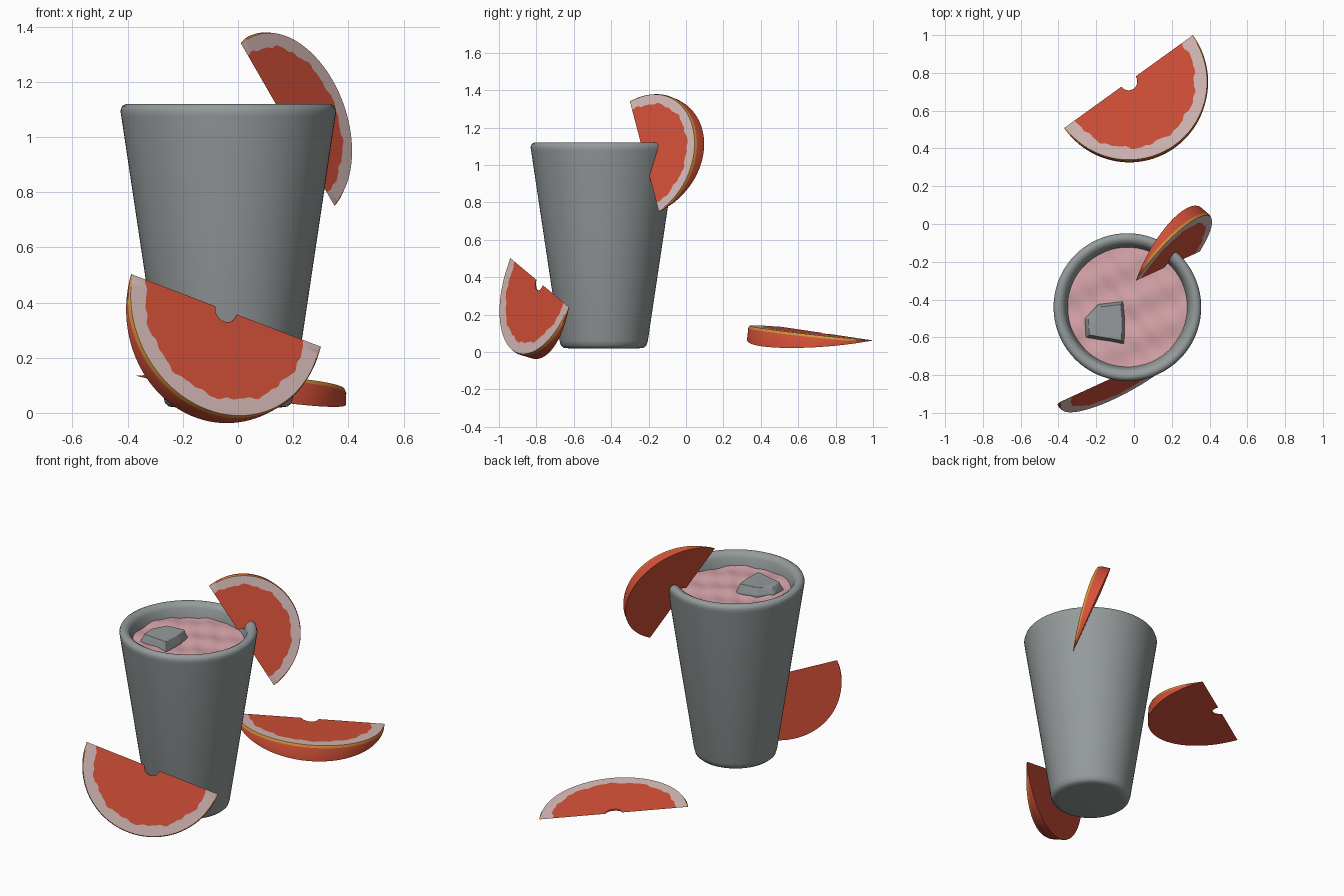
import bpy, bmesh, math, random
from mathutils import Vector

if "Cube" in bpy.data.objects:
    bpy.data.objects.remove(bpy.data.objects["Cube"])

random.seed(4)


def material(name, rgb):
    m = bpy.data.materials.new(name)
    m.diffuse_color = (*rgb, 1)
    m.use_nodes = True
    m.node_tree.nodes["Principled BSDF"].inputs["Base Color"].default_value = m.diffuse_color
    return m


GREY = material("glass grey", (0.30, 0.325, 0.325))
PINK = material("pink drink", (0.69, 0.38, 0.41))
RED = material("fruit red", (0.67, 0.083, 0.04))
WHITE = material("pith white", (0.68, 0.50, 0.48))
ORANGE = material("zest orange", (0.70, 0.28, 0.04))


def finish(bm, name, mats, angle):
    bmesh.ops.remove_doubles(bm, verts=bm.verts, dist=1e-5)
    bmesh.ops.recalc_face_normals(bm, faces=bm.faces)
    me = bpy.data.meshes.new(name)
    bm.to_mesh(me)
    bm.free()
    ob = bpy.data.objects.new(name, me)
    bpy.context.collection.objects.link(ob)
    for m in mats:
        me.materials.append(m)
    bpy.ops.object.select_all(action='DESELECT')
    ob.select_set(True)
    bpy.context.view_layer.objects.active = ob
    if angle:
        bpy.ops.object.shade_smooth_by_angle(angle=math.radians(angle))
    return ob


CX, CY = -0.035, -0.44
SEG = 72


def lathe(name, profile, mat, ripple=None):
    """Spin (radius, height) points round the glass axis."""
    bm = bmesh.new()
    rings = []
    for r, z in profile:
        ring = []
        for i in range(SEG):
            a = 2 * math.pi * i / SEG
            x, y = r * math.cos(a), r * math.sin(a)
            ring.append(bm.verts.new((CX + x, CY + y, z + (ripple(x, y) if ripple else 0))))
        rings.append(ring)
    for a, b in zip(rings, rings[1:]):
        for i in range(SEG):
            j = (i + 1) % SEG
            bm.faces.new((a[i], a[j], b[j], b[i]))
    bmesh.ops.dissolve_degenerate(bm, dist=1e-5, edges=bm.edges)
    return finish(bm, name, [mat], 45)


# tapered tumbler with a rounded rim and hollow inside
lathe("glass", [(0, 0.02), (0.19, 0.02), (0.215, 0.023), (0.229, 0.035), (0.236, 0.06),
                (0.388, 1.075), (0.391, 1.095), (0.385, 1.112), (0.37, 1.12), (0.355, 1.118),
                (0.338, 1.108), (0.328, 1.09), (0.315, 1.03), (0.18, 0.10), (0, 0.10)], GREY)


# gently rippled drink surface with its body below
def ripple(x, y):
    return 0.004 * (math.sin(23 * x + 9 * y) + math.sin(31 * y - 14 * x + 1)
                    + 0.7 * math.sin(47 * x + 38 * y))


lathe("drink", [(0.001, 1.04)] + [(0.317 * k / 14, 1.04) for k in range(1, 15)]
      + [(0.30, 0.95)], PINK, ripple)

# ice cube: an irregular block poking out of the drink
bm = bmesh.new()
plan = [(-0.26, -0.50), (-0.19, -0.425), (-0.058, -0.41), (-0.05, -0.50),
        (-0.052, -0.635), (-0.10, -0.625), (-0.255, -0.60)]
mx, my = -0.14, -0.52
for z, s in ((0.95, 0.95), (1.045, 1.0), (1.088, 0.84)):
    for x, y in plan:
        bm.verts.new((mx + (x - mx) * s, my + (y - my) * s, z + random.uniform(-0.008, 0.008)))
bmesh.ops.convex_hull(bm, input=bm.verts)
ice = finish(bm, "ice_cube", [GREY], 0)
bev = ice.modifiers.new("soft edges", 'BEVEL')
bev.width = 0.006
bev.segments = 2


def fruit_slice(name, a, b, normal, outward, wedge=0.225, steps=96):
    """Half disc, knife-thin at the cut a-b and thicker toward the peel."""
    a, b = Vector(a), Vector(b)
    mid, R = (a + b) / 2, (b - a).length / 2
    u = (b - a).normalized()
    n = Vector(normal)
    n = (n - u * n.dot(u)).normalized()
    d = n.cross(u)
    if d.dot(Vector(outward)) < 0:
        d = -d
    phases = [random.uniform(0, 6.28) for _ in range(3)]
    bm = bmesh.new()
    rows = []
    for i in range(steps + 1):
        t = math.pi * i / steps
        c, s = math.cos(t), math.sin(t)
        if i in (0, steps):
            s = 0
        wave = 0.835 + 0.012 * math.sin(11 * t + phases[0]) \
            + 0.009 * math.sin(23 * t + phases[1]) + 0.005 * math.sin(41 * t + phases[2])
        deep = wedge * R * s
        # notch, flesh edge, pith edge, zest edge, back rim, back notch, notch again
        ring = [(0.11 * R, 0), (wave * R, 0), (0.985 * R, 0), (R, min(0.014, deep * 0.4)),
                (R, deep), (0.11 * R, wedge * 0.11 * R * s)]
        rows.append([bm.verts.new(mid + u * (r * c) + d * (r * s) - n * h) for r, h in ring])
    colour = [0, 1, 2, 0, 0, 0]
    for p, q in zip(rows, rows[1:]):
        for k in range(6):
            m = (k + 1) % 6
            f = bm.faces.new((p[k], p[m], q[m], q[k]))
            f.material_index = colour[k]
    bmesh.ops.dissolve_degenerate(bm, dist=1e-5, edges=bm.edges)
    return finish(bm, name, [RED, WHITE, ORANGE], 25)


# slice leaning on the glass, slice on the rim, slice lying flat behind
fruit_slice("leaning_slice", (-0.387, -0.94, 0.503), (0.30, -0.625, 0.24),
            (0.49, -0.835, 0.25), (0, 0, -1))
fruit_slice("rim_slice", (0.01, -0.30, 1.34), (0.35, -0.145, 0.75),
            (0.72, -0.65, 0.31), (0.5, 0.7, 0.4))
fruit_slice("flat_slice", (-0.37, 0.508, 0.135), (0.312, 1.0, 0.062),
            (0.033, 0.103, 1), (0.58, -0.81, 0))
